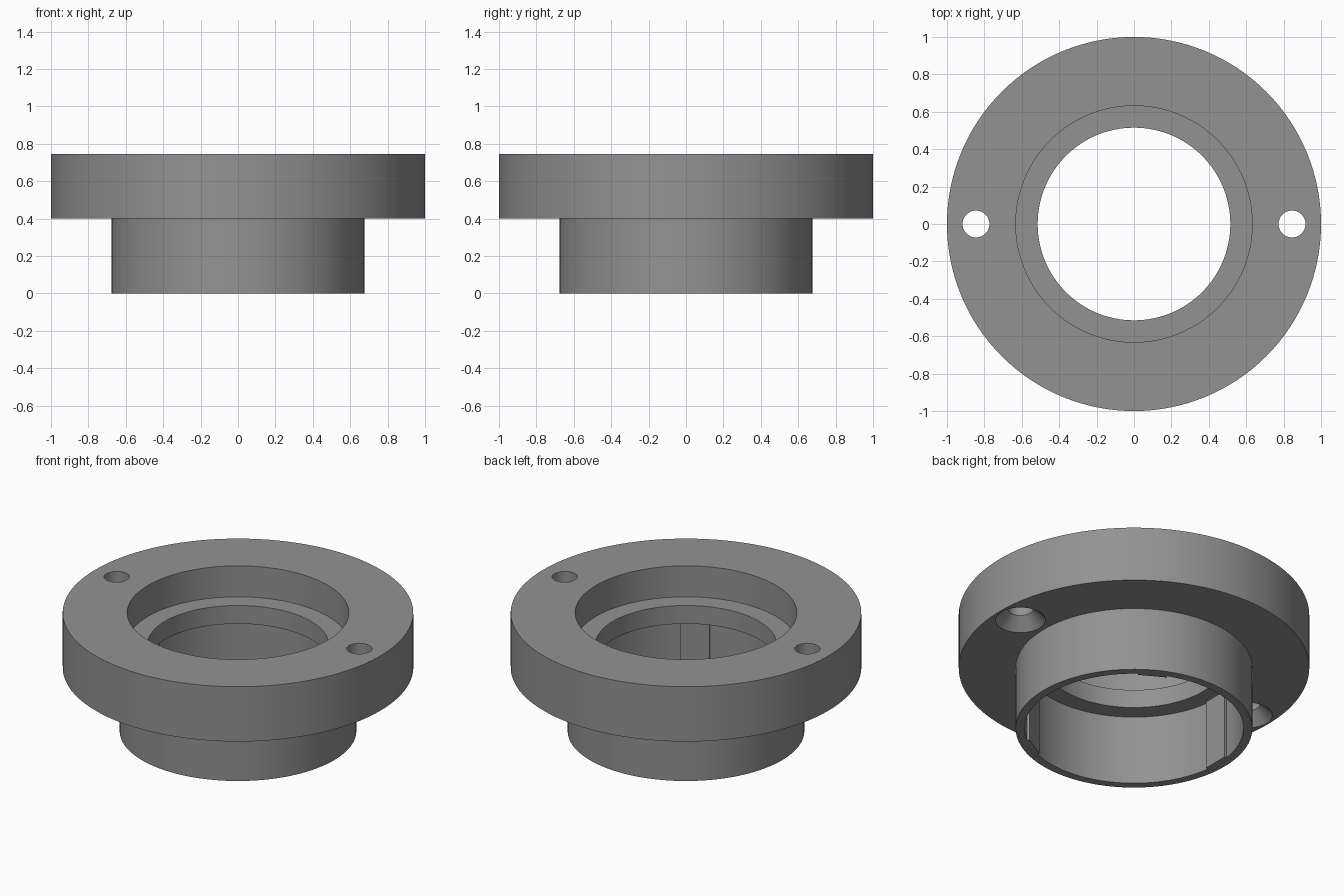
import bpy, bmesh, math

if "Cube" in bpy.data.objects:
    bpy.data.objects.remove(bpy.data.objects["Cube"])

SEGMENTS = 128
grey = bpy.data.materials.new("mid grey")
grey.diffuse_color = (0.29, 0.29, 0.29, 1)
grey.use_nodes = True
grey.node_tree.nodes["Principled BSDF"].inputs["Base Color"].default_value = grey.diffuse_color


def lathe(name, profile, segments, centre_x=0.0):
    """Revolve a closed (radius, z) profile about a vertical axis."""
    bm = bmesh.new()
    rings = []
    for i in range(segments):
        a = 2 * math.pi * i / segments
        rings.append([bm.verts.new((centre_x + r * math.cos(a), r * math.sin(a), z))
                      for r, z in profile])
    n = len(profile)
    for i in range(segments):
        p, q = rings[i], rings[(i + 1) % segments]
        for j in range(n):
            k = (j + 1) % n
            bm.faces.new((p[j], q[j], q[k], p[k]))
    bmesh.ops.remove_doubles(bm, verts=bm.verts, dist=1e-5)
    bmesh.ops.dissolve_degenerate(bm, edges=bm.edges, dist=1e-6)
    bmesh.ops.recalc_face_normals(bm, faces=bm.faces)
    return finish(name, bm)


def finish(name, bm):
    mesh = bpy.data.meshes.new(name)
    bm.to_mesh(mesh)
    bm.free()
    mesh.materials.append(grey)
    obj = bpy.data.objects.new(name, mesh)
    bpy.context.collection.objects.link(obj)
    return obj


def combine(target, tool, operation):
    """Apply a boolean and discard the tool."""
    mod = target.modifiers.new(operation.lower(), "BOOLEAN")
    mod.operation, mod.object, mod.solver = operation, tool, "EXACT"
    bpy.context.view_layer.objects.active = target
    bpy.ops.object.modifier_apply(modifier=mod.name)
    bpy.data.objects.remove(tool)


# Flanged body: wide collar, narrow sleeve, stepped bore with an inner lip
body = lathe("flanged_body", [
    (0.625, 0), (0.675, 0), (0.675, 0.40), (1.0, 0.40), (1.0, 0.745),
    (0.632, 0.745), (0.632, 0.55), (0.515, 0.55), (0.515, 0.435), (0.625, 0.435),
], SEGMENTS)

# Three flat-faced ribs inside the sleeve, running up into the lip
for angle in (60, 180, 300):
    a = math.radians(angle)
    bm = bmesh.new()
    bmesh.ops.create_cube(bm, size=1)
    for v in bm.verts:
        radius = 0.6275 + v.co.x * 0.045
        side = v.co.y * 0.166
        v.co = (radius * math.cos(a) - side * math.sin(a),
                radius * math.sin(a) + side * math.cos(a),
                (v.co.z + 0.5) * 0.45)
    combine(body, finish("rib", bm), "UNION")

# Screw holes, countersunk from the underside of the collar
for x in (-0.845, 0.845):
    cutter = lathe("screw_hole_cutter", [
        (0, 0.35), (0.143, 0.35), (0.143, 0.40), (0.072, 0.472),
        (0.072, 0.8), (0, 0.8),
    ], 48, x)
    combine(body, cutter, "DIFFERENCE")

# Smooth round walls, crisp rims
bpy.ops.object.select_all(action="DESELECT")
body.select_set(True)
bpy.context.view_layer.objects.active = body
bpy.ops.object.shade_smooth_by_angle(angle=math.radians(20))
